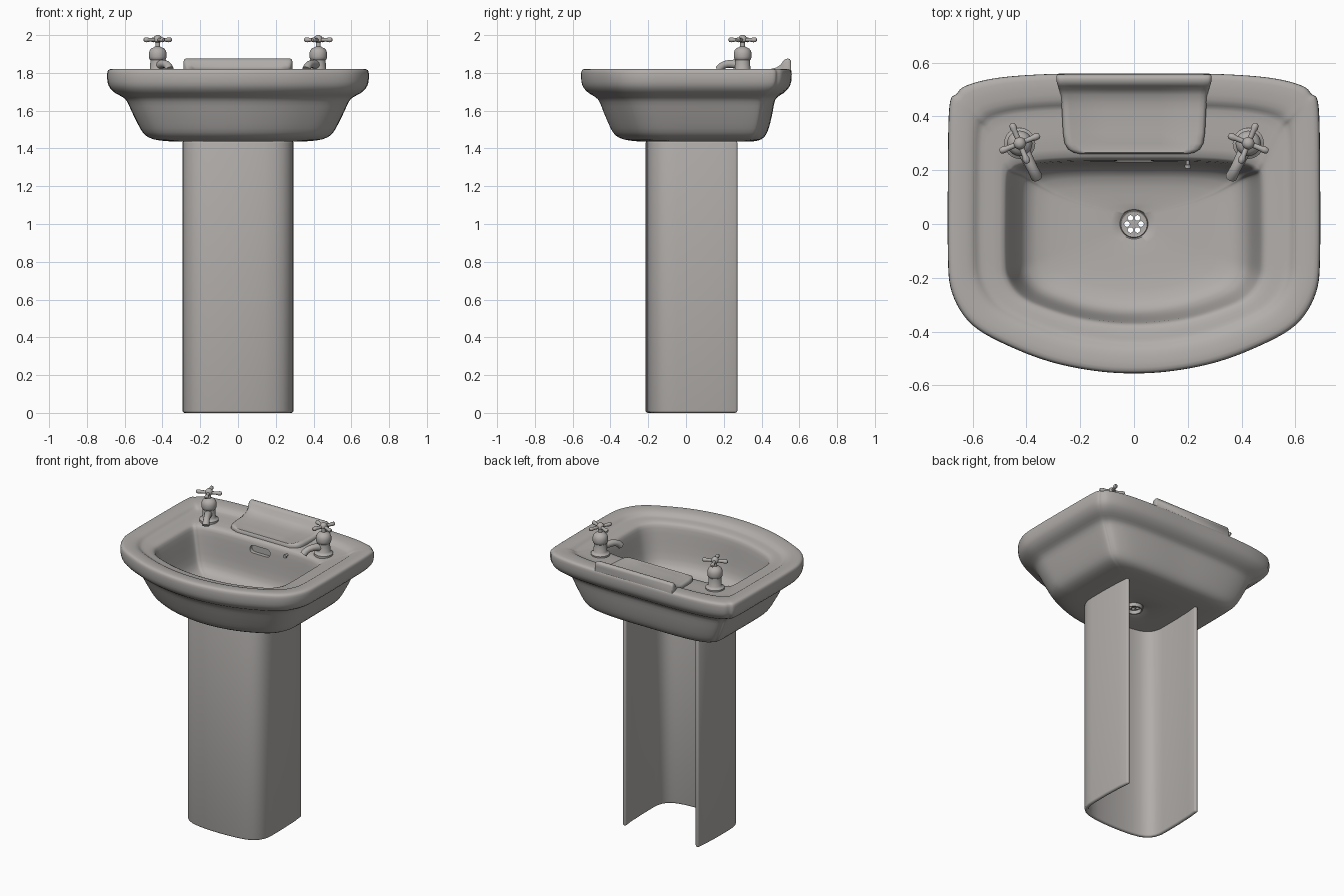
import bpy, bmesh, math
from mathutils import Vector

if "Cube" in bpy.data.objects:
    bpy.data.objects.remove(bpy.data.objects["Cube"])

ceramic = bpy.data.materials.new("grey_ceramic")
ceramic.diffuse_color = (0.44, 0.42, 0.405, 1)
ceramic.use_nodes = True
ceramic.node_tree.nodes["Principled BSDF"].inputs["Base Color"].default_value = ceramic.diffuse_color


def finish(obj, angle=40):
    # apply modifiers / curves, colour and shade
    bpy.ops.object.select_all(action='DESELECT')
    obj.select_set(True)
    bpy.context.view_layer.objects.active = obj
    bpy.ops.object.convert(target='MESH')
    obj = bpy.context.view_layer.objects.active
    obj.data.materials.clear()
    obj.data.materials.append(ceramic)
    bpy.ops.object.shade_smooth_by_angle(angle=math.radians(angle))
    return obj


def link(name, data):
    obj = bpy.data.objects.new(name, data)
    bpy.context.scene.collection.objects.link(obj)
    return obj


def loft(name, rings, loop=False, caps=False):
    # skin a list of closed rings with the same point count
    bm = bmesh.new()
    rows = [[bm.verts.new(p) for p in r] for r in rings]
    n = len(rows[0])
    for i in range(len(rows) if loop else len(rows) - 1):
        a, b = rows[i], rows[(i + 1) % len(rows)]
        for k in range(n):
            bm.faces.new((a[k], a[(k + 1) % n], b[(k + 1) % n], b[k]))
    if caps:
        bm.faces.new(rows[0])
        bm.faces.new(rows[-1])
    bmesh.ops.recalc_face_normals(bm, faces=bm.faces)
    me = bpy.data.meshes.new(name)
    bm.to_mesh(me)
    bm.free()
    return link(name, me)


def lathe(name, prof, cx=0, cy=0, loop=False, n=32):
    ring = lambda r, z: [(cx + r * math.cos(2 * math.pi * k / n),
                          cy + r * math.sin(2 * math.pi * k / n), z) for k in range(n)]
    return finish(loft(name, [ring(r, z) for r, z in prof], loop, not loop))


def tube(name, pts, radius, scales):
    cu = bpy.data.curves.new(name, 'CURVE')
    cu.dimensions = '3D'
    cu.bevel_depth, cu.bevel_resolution, cu.use_fill_caps = radius, 4, True
    sp = cu.splines.new('POLY')
    sp.points.add(len(pts) - 1)
    for p, co, s in zip(sp.points, pts, scales):
        p.co, p.radius = (*co, 1), s
    return finish(link(name, cu))


def plate(name, loops, half):
    # flat filled outline, inner loops become holes
    cu = bpy.data.curves.new(name, 'CURVE')
    cu.dimensions, cu.fill_mode, cu.extrude = '2D', 'BOTH', half
    for lp in loops:
        sp = cu.splines.new('POLY')
        sp.points.add(len(lp) - 1)
        for p, (x, y) in zip(sp.points, lp):
            p.co = (x, y, 0, 1)
        sp.use_cyclic_u = True
    return link(name, cu)


def circle(cx, cy, r, n=24):
    return [(cx + r * math.cos(2 * math.pi * k / n), cy + r * math.sin(2 * math.pi * k / n))
            for k in range(n)]


def stadium(hx, r):
    return [(x + (hx - r if x > 0 else r - hx), y) for x, y in
            [(r * math.cos(a), r * math.sin(a)) for a in
             [2 * math.pi * (k + .5) / 24 for k in range(24)]]]


# basin plan shape, normalised: flat back, chamfered corners, bowed front
half = [(0, 1), (.4, 1), (.72, .975), (.905, .92), (.955, .86), (.993, .79), (1, .3), (1, -.2),
        (.98, -.46), (.87, -.68), (.65, -.83), (.43, -.93), (.2, -.985), (0, -1)]
ctrl = [Vector(p) for p in half + [(-x, y) for x, y in half[-2:0:-1]]]
plan = []
for i in range(len(ctrl)):
    a, b, c, d = (ctrl[(i + j) % len(ctrl)] for j in (-1, 0, 1, 2))
    for t in (0, 1 / 3, 2 / 3):
        plan.append(.5 * (2 * b + (c - a) * t + (2 * a - 5 * b + 4 * c - d) * t * t
                          + (3 * b - a - 3 * c + d) * t ** 3))


def dring(w, yb, yf, z):
    return [(p.x * w, (yb + yf) / 2 + p.y * (yb - yf) / 2, z) for p in plan]


def cring(r, z):
    return [(*(p.normalized() * r), z) for p in plan]


# basin: underside, rolled rim, sunken deck, bowl, down to the drain hole
outer = [(.32, .34, -.22, 1.435), (.42, .385, -.305, 1.44), (.475, .412, -.36, 1.456),
         (.505, .43, -.388, 1.482), (.53, .445, -.41, 1.53), (.565, .46, -.44, 1.60),
         (.585, .467, -.457, 1.65),
         (.605, .48, -.477, 1.673), (.65, .515, -.515, 1.69), (.68, .545, -.545, 1.72),
         (.692, .558, -.555, 1.75), (.693, .56, -.557, 1.80), (.688, .557, -.552, 1.815),
         (.675, .545, -.54, 1.823), (.62, .475, -.49, 1.82), (.595, .45, -.46, 1.812),
         (.58, .435, -.445, 1.796), (.56, .42, -.43, 1.793)]
inner = [(.49, .255, -.385, 1.788), (.475, .24, -.37, 1.775), (.465, .233, -.363, 1.74),
         (.44, .224, -.348, 1.60), (.42, .213, -.332, 1.53), (.375, .18, -.295, 1.492),
         (.25, .10, -.19, 1.482)]
basin = loft("basin", [cring(.05, 1.435)] + [dring(*r) for r in outer + inner]
             + [cring(.056, 1.476), cring(.05, 1.472)], loop=True)
basin.modifiers.new("smooth", 'SUBSURF').levels = 1

# overflow slot cut in the back wall of the bowl
cutter = plate("overflow_cutter", [stadium(.075, .025)], .02)
cutter.rotation_euler.x = math.pi / 2
cutter.location = (0, .235, 1.72)
cutter = finish(cutter)
cutter.hide_render = True
cut = basin.modifiers.new("slot", 'BOOLEAN')
cut.object, cut.operation, cut.solver = cutter, 'DIFFERENCE', 'EXACT'
finish(basin, 45)
bpy.data.objects.remove(cutter)

# drain ring and strainer with six holes
lathe("drain_ring", [(.044, 1.474), (.049, 1.476), (.052, 1.472), (.052, 1.432), (.044, 1.432)],
      loop=True)
holes = [circle(.026 * math.cos(k * math.pi / 3), .026 * math.sin(k * math.pi / 3), .0105, 16)
         for k in range(6)]
strainer = plate("strainer", [circle(0, 0, .048, 32)] + holes, .006)
strainer.location.z = 1.463
finish(strainer)

# chain stud on the bowl wall
tube("chain_stud", [(.2, .24, 1.75), (.2, .222, 1.747), (.2, .219, 1.747), (.2, .207, 1.747)],
     .012, [.6, .6, 1, .9])

# soap tray sweeping up into the rolled back: y, half width, top height
stations = [(.260, .20, 1.80), (.266, .225, 1.808), (.278, .245, 1.814), (.30, .258, 1.816),
            (.34, .264, 1.816), (.42, .268, 1.817), (.45, .270, 1.821), (.48, .273, 1.829),
            (.50, .278, 1.842), (.513, .283, 1.861), (.525, .287, 1.872), (.54, .288, 1.876),
            (.55, .288, 1.873), (.556, .285, 1.862)]
rows = []
for y, w, z in stations:
    dip = .008 if .27 < y < .51 else 0
    side = [(w, 1.79), (w, z - .014), (w - .004, z - .005), (w - .012, z), (w - .03, z),
            (w - .05, z - dip), (.1, z - dip)]
    rows.append([(x, y, h) for x, h in side] + [(-x, y, h) for x, h in reversed(side)])
finish(loft("soap_tray", rows, caps=True), 50)

# pillar taps
body = [(.058, 1.785), (.058, 1.80), (.048, 1.806), (.041, 1.815), (.039, 1.868), (.044, 1.873),
        (.047, 1.885), (.047, 1.905), (.042, 1.92), (.033, 1.93), (.02, 1.936), (.013, 1.94),
        (.013, 1.962), (.022, 1.966), (.023, 1.982), (.018, 1.993), (.008, 2.0)]
spout = [(0, 1.836), (.05, 1.847), (.08, 1.848), (.105, 1.844), (.125, 1.834), (.14, 1.818)]
for s, label in ((1, "right"), (-1, "left")):
    cx, cy = s * .425, .30
    lathe(label + "_tap_body", body, cx, cy)
    tube(label + "_tap_spout", [(cx - s * .45 * d, cy - .89 * d, z) for d, z in spout],
         .02, [1.3, 1.15, 1.05, 1, 1.05, 1.1])
    for k in (0, 1):
        a = math.radians(68 + 90 * k)
        a = a if s > 0 else math.pi - a
        tube(f"{label}_tap_handle_{k + 1}",
             [(cx + d * math.cos(a), cy + d * math.sin(a), 1.975)
              for d in (-.08, -.075, -.062, -.05, 0, .05, .062, .075, .08)],
             .012, [.5, .95, 1.1, .85, .8, .85, 1.1, .95, .5])

# pedestal: U-shaped shell open at the back, well rounded front corners
u = [(.268, .272), (.276, .2), (.281, .08), (.281, -.05), (.279, -.085), (.27, -.118),
     (.254, -.145), (.23, -.166), (.195, -.182), (.14, -.193), (.07, -.199), (0, -.201)]
u += [(-x, y) for x, y in u[-2::-1]]
me = bpy.data.meshes.new("pedestal")
n = len(u)
me.from_pydata([(x, y, z) for z in (0, 1.44) for x, y in u], [],
               [(k, k + 1, n + k + 1, n + k) for k in range(n - 1)])
pedestal = link("pedestal", me)
m = pedestal.modifiers.new("thickness", 'SOLIDIFY')
m.thickness, m.offset, m.use_even_offset = .026, 0, True
m = pedestal.modifiers.new("round_edges", 'BEVEL')
m.width, m.segments, m.limit_method, m.angle_limit = .012, 3, 'ANGLE', math.radians(60)
finish(pedestal)
